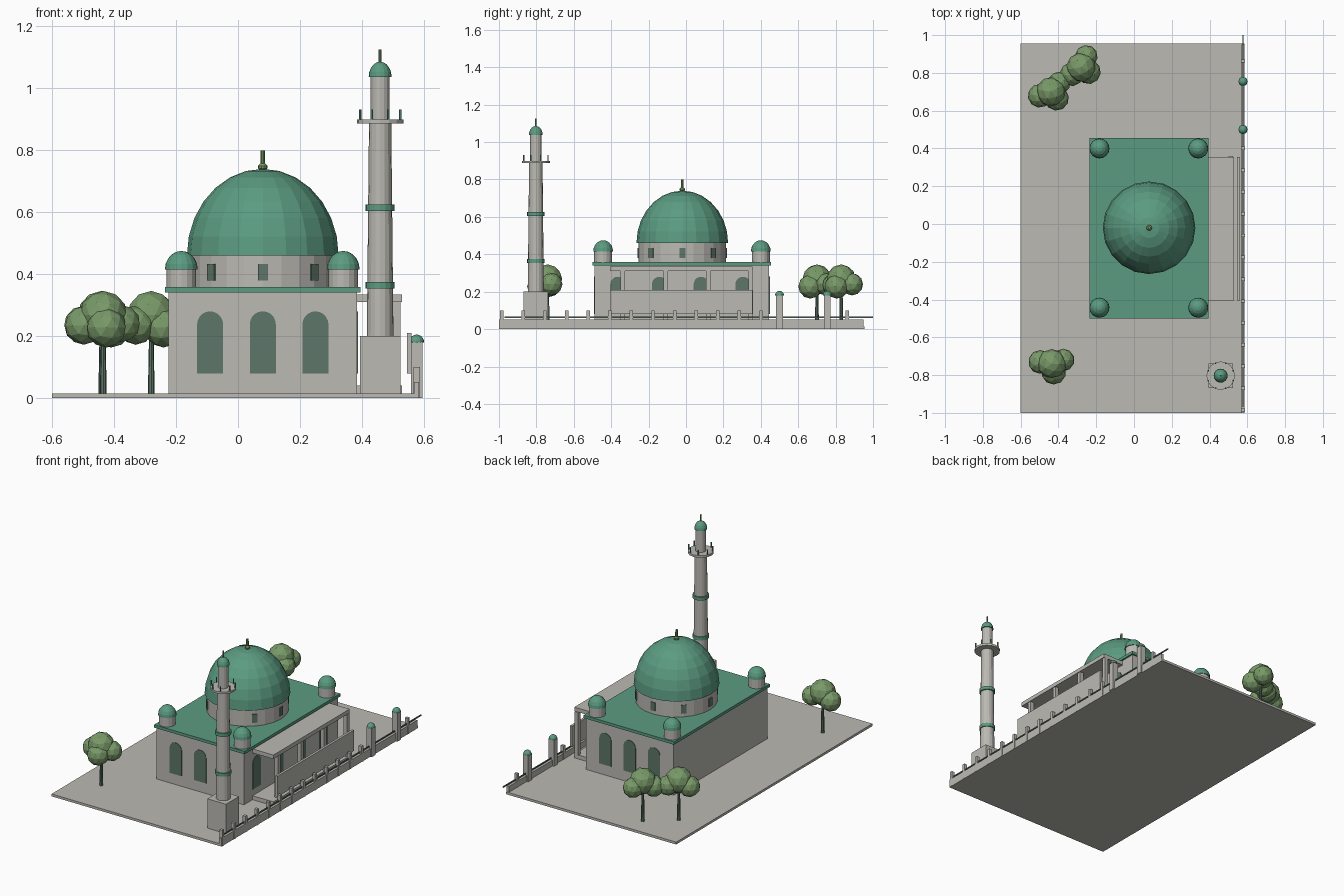
import bpy, bmesh, math
from mathutils import Matrix, Vector

cube = bpy.data.objects.get("Cube")
if cube:
    bpy.data.objects.remove(cube, do_unlink=True)


def material(name, rgb):
    m = bpy.data.materials.new(name)
    m.use_nodes = True
    m.diffuse_color = (*rgb, 1)
    m.node_tree.nodes["Principled BSDF"].inputs["Base Color"].default_value = (*rgb, 1)
    return m


STONE = material("pale stone", (0.50, 0.49, 0.45))
GREEN = material("dome green", (0.105, 0.33, 0.22))
DARK = material("dark green glass", (0.11, 0.18, 0.14))
LEAF = material("leaf green", (0.19, 0.32, 0.14))


def finish(name, bm, mat):
    bmesh.ops.recalc_face_normals(bm, faces=bm.faces)
    mesh = bpy.data.meshes.new(name)
    bm.to_mesh(mesh)
    bm.free()
    mesh.materials.append(mat)
    ob = bpy.data.objects.new(name, mesh)
    bpy.context.collection.objects.link(ob)
    return ob


def box(name, lo, hi, mat):
    lo, hi = Vector(lo), Vector(hi)
    bm = bmesh.new()
    bmesh.ops.create_cube(bm, size=1, matrix=Matrix.Translation((lo + hi) / 2)
                          @ Matrix.Diagonal((*(hi - lo), 1)))
    return finish(name, bm, mat)


def lathe(name, x, y, profile, mat, sides=16):
    """Turn a closed (radius, z) profile about the vertical axis."""
    bm = bmesh.new()
    rings = []
    for r, z in profile:
        if r < 1e-5:
            rings.append([bm.verts.new((x, y, z))] * sides)
        else:
            rings.append([bm.verts.new((x + r * math.cos(a), y + r * math.sin(a), z))
                          for a in (math.tau * i / sides for i in range(sides))])
    for low, high in zip(rings, rings[1:]):
        for i in range(sides):
            j = (i + 1) % sides
            bm.faces.new(dict.fromkeys((low[i], low[j], high[j], high[i])))
    for ring in (rings[0], rings[-1]):
        if ring[0] is not ring[1]:
            bm.faces.new(ring)
    return finish(name, bm, mat)


def tube(name, x, y, z0, z1, r0, mat, r1=None, sides=16):
    return lathe(name, x, y, [(r0, z0), (r0 if r1 is None else r1, z1)], mat, sides)


def dome(name, x, y, z, r, h, mat=GREEN, sides=16, steps=5):
    arc = [(r * math.cos(math.pi / 2 * i / steps), z + h * math.sin(math.pi / 2 * i / steps))
           for i in range(steps + 1)]
    return lathe(name, x, y, arc, mat, sides)


def window(name, centre, angle, width, height, arched=True):
    """Thin plate facing outward at the given angle, resting on its sill centre."""
    w = width / 2
    pts = [(-w, 0), (w, 0)]
    if arched:
        pts += [(w * math.cos(math.pi * i / 10), height - w + w * math.sin(math.pi * i / 10))
                for i in range(11)]
    else:
        pts += [(w, height), (-w, height)]
    turn = Matrix.Translation(centre) @ Matrix.Rotation(angle, 4, 'Z')
    bm = bmesh.new()
    face = bm.faces.new([bm.verts.new(turn @ Vector((-0.003, u, v))) for u, v in pts])
    out = bmesh.ops.extrude_face_region(bm, geom=[face])["geom"]
    shift = turn.to_3x3() @ Vector((0.006, 0, 0))
    bmesh.ops.translate(bm, vec=shift, verts=[v for v in out if isinstance(v, bmesh.types.BMVert)])
    return finish(name, bm, DARK)


# Courtyard slab and prayer hall
G = 0.015
box("courtyard", (-0.6, -1, 0), (0.585, 0.955, G), STONE)
box("hall", (-0.225, -0.49, G), (0.385, 0.445, 0.34), STONE)
box("hall_roof", (-0.235, -0.5, 0.34), (0.395, 0.455, 0.358), GREEN)
for x in (-0.09, 0.08, 0.25):
    window("front_window", (x, -0.49, 0.08), -math.pi / 2, 0.084, 0.2)
    window("back_window", (x, 0.445, 0.08), math.pi / 2, 0.084, 0.2)
for i in range(4):
    window("porch_window", (0.385, -0.365 + 0.223 * i, 0.08), 0, 0.08, 0.2)

# Main dome on its drum
CX, CY = 0.08, -0.02
tube("drum", CX, CY, 0.358, 0.46, 0.235, STONE, sides=24)
dome("main_dome", CX, CY, 0.46, 0.245, 0.28, sides=20, steps=7)
for i in range(8):
    a = math.tau * i / 8
    window("drum_window", (CX + 0.235 * math.cos(a), CY + 0.235 * math.sin(a), 0.38),
           a, 0.032, 0.053, arched=False)
lathe("dome_finial", CX, CY, [(0.008, 0.735), (0.015, 0.742), (0.015, 0.75), (0.008, 0.757),
                              (0.007, 0.8)], LEAF, 10)

# Corner turrets
for x in (-0.183, 0.34):
    for y in (-0.443, 0.4):
        tube("turret", x, y, 0.358, 0.418, 0.048, STONE)
        dome("turret_dome", x, y, 0.415, 0.053, 0.06)

# Side porch
box("porch_floor", (0.385, -0.405, G), (0.53, 0.355, 0.04), STONE)
box("porch_roof", (0.385, -0.405, 0.31), (0.53, 0.355, 0.335), STONE)
box("porch_screen", (0.545, -0.405, 0.08), (0.56, 0.355, 0.21), STONE)
for i in range(4):
    y = -0.337 + 0.228 * i
    box("porch_column", (0.5, y - 0.012, 0.04), (0.525, y + 0.012, 0.31), STONE)

# Minaret
MX, MY = 0.459, -0.803
box("minaret_base", (MX - 0.065, MY - 0.065, G), (MX + 0.065, MY + 0.065, 0.2), STONE)
tube("minaret_shaft", MX, MY, 0.2, 0.89, 0.043, STONE, 0.036)
for z in (0.353, 0.604):
    tube("minaret_band", MX, MY, z, z + 0.021, 0.047, GREEN)
tube("balcony", MX, MY, 0.887, 0.9, 0.075, STONE)
for i in range(8):
    a = math.tau * (i + 0.5) / 8
    tube("balcony_post", MX + 0.07 * math.cos(a), MY + 0.07 * math.sin(a),
         0.89, 0.932, 0.004, GREEN, sides=6)
tube("upper_shaft", MX, MY, 0.9, 1.04, 0.031, STONE)
dome("minaret_dome", MX, MY, 1.037, 0.037, 0.049)
tube("minaret_finial", MX, MY, 1.08, 1.125, 0.005, LEAF, sides=8)

# Boundary wall, posts, rail and gate pillars
FX = 0.577
box("boundary_wall", (FX - 0.008, -1, 0), (FX + 0.008, 0.95, 0.052), STONE)
box("boundary_rail", (FX - 0.003, -0.97, 0.06), (FX + 0.003, 1, 0.067), DARK)
for i in range(17):
    y = -0.985 + 0.1155 * i
    if not 0.48 < y < 0.77:
        box("boundary_post", (FX - 0.01, y - 0.009, 0), (FX + 0.01, y + 0.009, 0.1), STONE)
for y in (0.5, 0.755):
    box("gate_pillar", (FX - 0.018, y - 0.018, 0), (FX + 0.018, y + 0.018, 0.183), STONE)
    dome("pillar_dome", FX, y, 0.18, 0.024, 0.025, sides=12)

# Trees: a trunk and a cluster of faceted leaf clumps
CLUMPS = ((0, 0, 0.268, 0.078), (-0.062, 0.01, 0.235, 0.063),
          (0.06, 0.02, 0.24, 0.06), (0.01, -0.045, 0.228, 0.065))
for x, y, turn in ((-0.435, -0.74, 0), (-0.44, 0.7, 0.5), (-0.28, 0.83, 0.8)):
    tube("trunk", x, y, G, 0.22, 0.011, DARK, 0.007, sides=8)
    bm = bmesh.new()
    spin = Matrix.Translation((x, y, 0)) @ Matrix.Rotation(turn, 4, 'Z')
    for cx, cy, cz, r in CLUMPS:
        bmesh.ops.create_icosphere(bm, subdivisions=2, radius=r,
                                   matrix=spin @ Matrix.Translation((cx, cy, cz)))
    finish("foliage", bm, LEAF)
